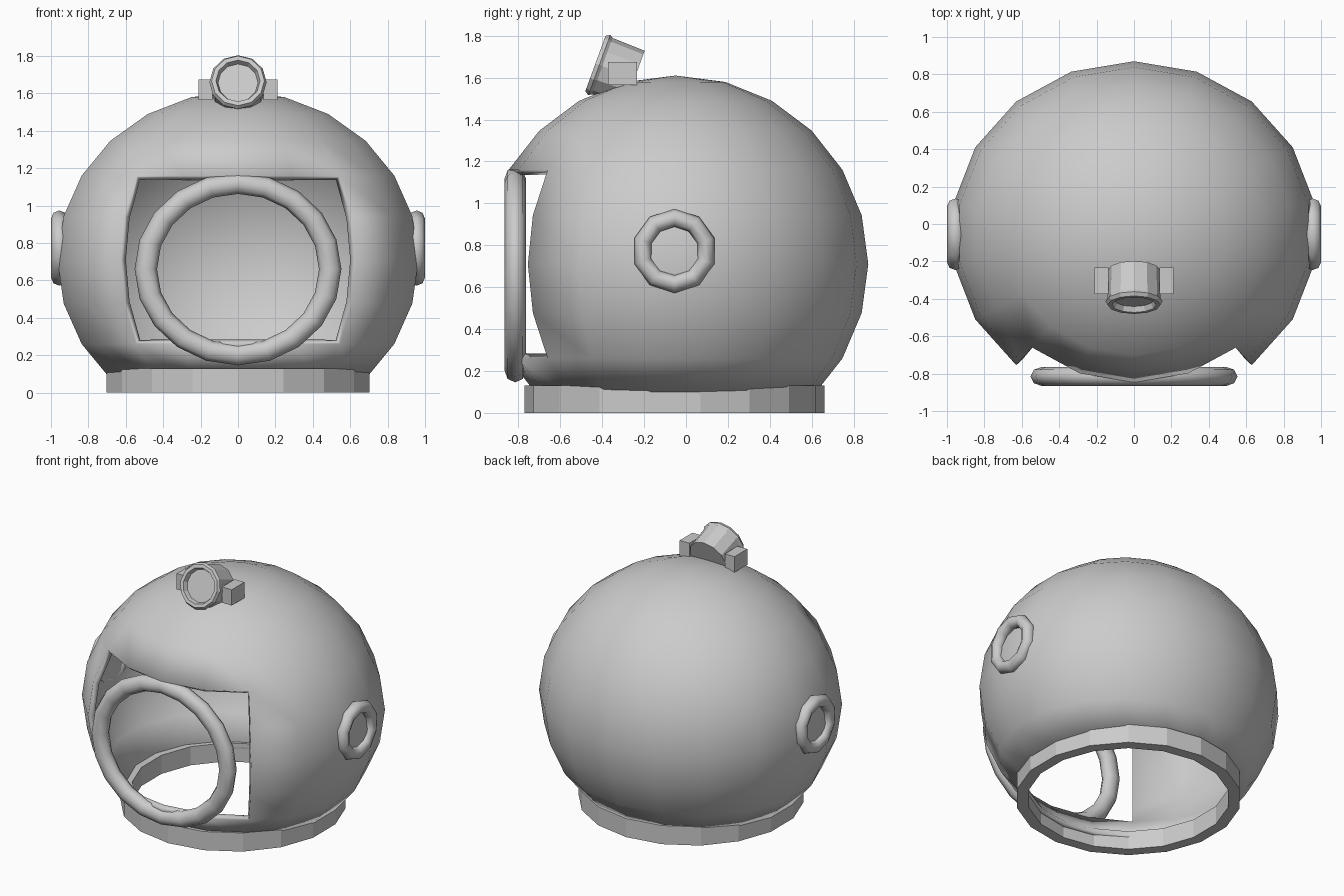
import bpy, bmesh, math
from mathutils import Matrix, Vector

if "Cube" in bpy.data.objects:
    bpy.data.objects.remove(bpy.data.objects["Cube"])

metal = bpy.data.materials.new("grey_metal")
metal.diffuse_color = (0.6, 0.6, 0.6, 1)
metal.use_nodes = True
metal.node_tree.nodes["Principled BSDF"].inputs["Base Color"].default_value = metal.diffuse_color
CY = -0.05  # helmet axis


def finish(obj, name, smooth=None):
    obj.name = name
    obj.data.materials.clear()
    obj.data.materials.append(metal)
    if smooth:
        bpy.ops.object.select_all(action='DESELECT')
        obj.select_set(True)
        bpy.context.view_layer.objects.active = obj
        bpy.ops.object.shade_smooth_by_angle(angle=math.radians(smooth))
    return obj


def from_bmesh(bm, name, smooth=None):
    bmesh.ops.recalc_face_normals(bm, faces=bm.faces)
    mesh = bpy.data.meshes.new(name)
    bm.to_mesh(mesh)
    bm.free()
    obj = bpy.data.objects.new(name, mesh)
    bpy.context.collection.objects.link(obj)
    return finish(obj, name, smooth)


def lathe(name, profile, sides, matrix, closed=False, smooth=None):
    """Spin (radius, height) points about z; the first vertex column lies on +y."""
    bm = bmesh.new()
    rings = []
    for r, h in profile:
        if r == 0:
            rings.append([bm.verts.new(matrix @ Vector((0, 0, h)))] * sides)
        else:
            rings.append([bm.verts.new(matrix @ Vector((
                r * math.sin(2 * math.pi * j / sides),
                r * math.cos(2 * math.pi * j / sides), h))) for j in range(sides)])
    pairs = list(zip(rings, rings[1:]))
    if closed:
        pairs.append((rings[-1], rings[0]))
    for a, b in pairs:
        for j in range(sides):
            k = (j + 1) % sides
            quad = list(dict.fromkeys((a[j], a[k], b[k], b[j])))
            bm.faces.new(quad)
    return from_bmesh(bm, name, smooth)


def torus(name, loc, rot, major, minor, sides, scale):
    bpy.ops.mesh.primitive_torus_add(location=loc, rotation=rot, major_radius=major,
                                     minor_radius=minor, major_segments=sides,
                                     minor_segments=8)
    obj = bpy.context.object
    obj.scale = scale
    return finish(obj, name, 60)


# Helmet shell: 18 x 12 ellipsoid, open at the neck and the face window
bm = bmesh.new()
SEG = 18
top = bm.verts.new((0, CY, 1.61))
rings = []
for i in range(1, 10):
    lat = math.radians(15 * i)
    rings.append([bm.verts.new((0.98 * math.sin(lat) * math.sin(math.radians(20 * j)),
                                CY - 0.92 * math.sin(lat) * math.cos(math.radians(20 * j)),
                                0.71 + 0.90 * math.cos(lat))) for j in range(SEG)])
for j in range(SEG):
    k = (j + 1) % SEG
    bm.faces.new((top, rings[0][j], rings[0][k]))
    for i in range(8):
        window = 3 <= i <= 6 and (j < 2 or j >= SEG - 2)
        if not window:
            bm.faces.new((rings[i][j], rings[i + 1][j], rings[i + 1][k], rings[i][k]))
shell = from_bmesh(bm, "helmet_shell", 40)
solid = shell.modifiers.new("thickness", 'SOLIDIFY')
solid.thickness = 0.04
solid.offset = -1

# Neck collar
lathe("neck_collar", [(0.715, 0), (0.715, 0.13), (0.64, 0.13), (0.64, 0)], SEG,
      Matrix.Translation((0, CY - 0.005, 0)), closed=True)

# Round front window frame and side port rings
torus("front_window_ring", (0, -0.815, 0.66), (math.pi / 2, 0, 0),
      0.493, 0.06, 20, (1, 0.93, 0.85))
for side, label in ((-1, "left"), (1, "right")):
    torus(label + "_port_ring", (side * 0.955, -0.055, 0.773), (0, math.pi / 2, 0),
          0.158, 0.043, 10, (1, 1, 1.04))

# Head lamp, tilted up, with a recessed lens
lamp = (Matrix.Translation((0, -0.4325, 1.667))
        @ Matrix.Rotation(math.radians(70), 4, 'X'))
lathe("head_lamp", [(0, -0.03), (0.107, -0.03), (0.118, 0.0), (0.141, 0.0),
                    (0.153, -0.02), (0.143, -0.035), (0.138, -0.20), (0, -0.20)], 12, lamp)

# Lamp brackets
for side, label in ((-1, "left"), (1, "right")):
    bpy.ops.mesh.primitive_cube_add(size=1, location=(side * 0.175, -0.303, 1.62))
    box = bpy.context.object
    box.scale = (0.075, 0.14, 0.11)
    finish(box, label + "_lamp_bracket")
